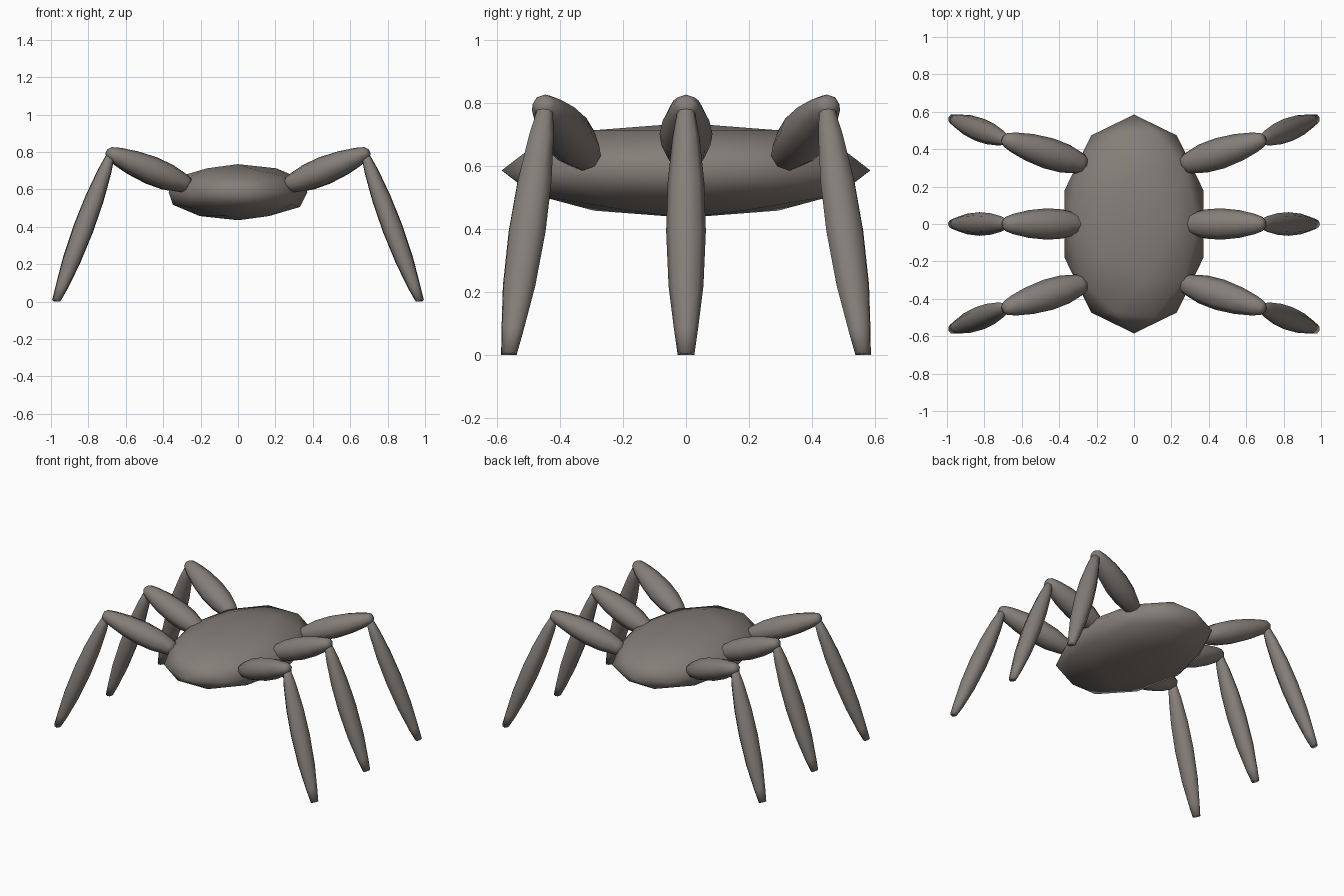
import bpy, bmesh, math
from mathutils import Vector

if "Cube" in bpy.data.objects:
    bpy.data.objects.remove(bpy.data.objects["Cube"])

shell = bpy.data.materials.new("warm_grey")
shell.diffuse_color = (0.235, 0.21, 0.19, 1)
shell.use_nodes = True
shell.node_tree.nodes["Principled BSDF"].inputs["Base Color"].default_value = shell.diffuse_color


def finish(name, bm):
    bmesh.ops.recalc_face_normals(bm, faces=bm.faces[:])
    me = bpy.data.meshes.new(name)
    bm.to_mesh(me)
    bm.free()
    me.materials.append(shell)
    for p in me.polygons:
        p.use_smooth = True
    ob = bpy.data.objects.new(name, me)
    bpy.context.collection.objects.link(ob)
    return ob


def limb(name, start, end, profile, wide, thick, sides=8):
    """Spindle along start-end; profile holds (fraction, relative radius)."""
    a, b = Vector(start), Vector(end)
    axis = (b - a).normalized()
    across = Vector((0, 0, 1)).cross(axis).normalized()
    up = axis.cross(across)
    bm = bmesh.new()
    rings = []
    for t, r in profile:
        c = a.lerp(b, t)
        ring = []
        for i in range(sides):
            g = 2 * math.pi * i / sides
            p = c + across * (math.cos(g) * r * wide) + up * (math.sin(g) * r * thick)
            p.z = max(p.z, 0)          # foot rests flat on the ground
            ring.append(bm.verts.new(p))
        rings.append(ring)
    for lo, hi in zip(rings, rings[1:]):
        for i in range(sides):
            j = (i + 1) % sides
            bm.faces.new((lo[i], lo[j], hi[j], hi[i]))
    bm.faces.new(rings[0])
    bm.faces.new(rings[-1])
    finish(name, bm)


# Flattened faceted body
bm = bmesh.new()
bmesh.ops.create_icosphere(bm, subdivisions=2, radius=1)
for v in bm.verts:
    v.co = Vector((v.co.x * 0.39, v.co.y * 0.585, v.co.z * 0.15 + 0.585))
finish("body", bm)

# Six two-part legs
thigh = [(0, 0.52), (0.07, 0.68), (0.25, 0.93), (0.45, 1.0), (0.68, 0.88),
         (0.87, 0.65), (0.97, 0.45), (1, 0.25)]
shin = [(0, 0.25), (0.02, 0.45), (0.12, 0.68), (0.3, 0.92), (0.5, 1.0),
        (0.72, 0.88), (0.9, 0.6), (1, 0.42)]
# label: hip, knee, foot
legs = {
    "front": ((0.26, -0.315, 0.62), (0.70, -0.455, 0.80), (0.972, -0.562, 0.0)),
    "middle": ((0.275, 0, 0.62), (0.70, 0, 0.80), (0.972, 0, 0.0)),
    "rear": ((0.26, 0.315, 0.62), (0.70, 0.455, 0.80), (0.972, 0.562, 0.0)),
}
for side, s in (("right", 1), ("left", -1)):
    for label, (hip, knee, foot) in legs.items():
        h, k, f = [(s * p[0], p[1], p[2]) for p in (hip, knee, foot)]
        limb(f"{label}_{side}_thigh", h, k, thigh, 0.084, 0.075)
        top = (k[0] - s * 0.02, k[1] * 0.98, 0.785)
        limb(f"{label}_{side}_shin", top, f, shin, 0.063, 0.055)
